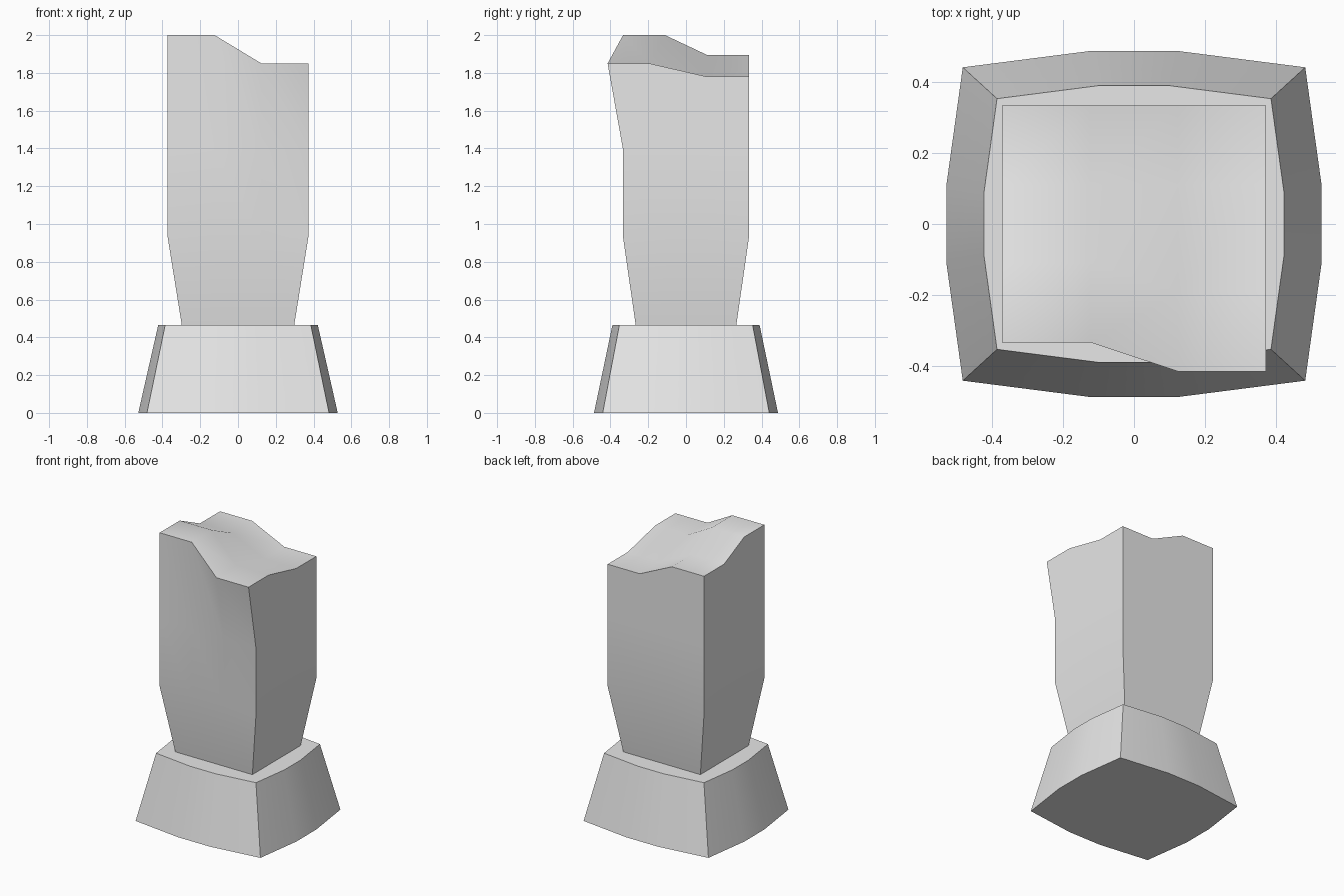
import bpy
import bmesh

cube = bpy.data.objects.get("Cube")
if cube:
    bpy.data.objects.remove(cube, do_unlink=True)

stone = bpy.data.materials.new("light_grey_stone")
stone.use_nodes = True
colour = (0.8, 0.8, 0.8, 1)
stone.diffuse_color = colour
stone.node_tree.nodes["Principled BSDF"].inputs["Base Color"].default_value = colour


def block(name, shape):
    """Cube cut in thirds each way; shape maps each vertex (in -1..1) to its place."""
    bm = bmesh.new()
    bmesh.ops.create_cube(bm, size=2)
    bmesh.ops.subdivide_edges(bm, edges=bm.edges[:], cuts=2, use_grid_fill=True)
    for v in bm.verts:
        v.co = shape(*v.co)
    bmesh.ops.recalc_face_normals(bm, faces=bm.faces[:])
    mesh = bpy.data.meshes.new(name)
    bm.to_mesh(mesh)
    bm.free()
    mesh.materials.append(stone)
    obj = bpy.data.objects.new(name, mesh)
    bpy.context.collection.objects.link(obj)
    bpy.ops.object.select_all(action='DESELECT')
    obj.select_set(True)
    bpy.context.view_layer.objects.active = obj
    bpy.ops.object.shade_smooth_by_angle(angle=0.87)
    return obj


# Tapered plinth with sides that bow outwards
def plinth_shape(x, y, z):
    up = (z + 1) / 2
    taper = 1 - 0.2 * up
    px = x * (0.528 if abs(y) < 0.5 else 0.482)
    py = y * (0.487 if abs(x) < 0.5 else 0.441)
    if abs(x) < 0.5:
        px = x * 0.37
    if abs(y) < 0.5:
        py = y * 0.33
    return px * taper, py * taper, 0.465 * up


# Broken pillar: narrow foot, uneven stepped top, one overhanging corner
def pillar_shape(x, y, z):
    foot = 0.8 if z < -0.9 else 1
    px, py = x * 0.372 * foot, y * 0.333 * foot
    pz = 0.465 + 0.4635 * (z + 1) * 1.5
    if z > 0.9:
        if y < 0:
            pz = 2.0 if x < 0 else 1.85
            if x > 0:
                py -= 0.082
        else:
            pz = 1.895 if x < 0 else 1.78
    return px, py, pz


block("plinth", plinth_shape)
block("broken_pillar", pillar_shape)
